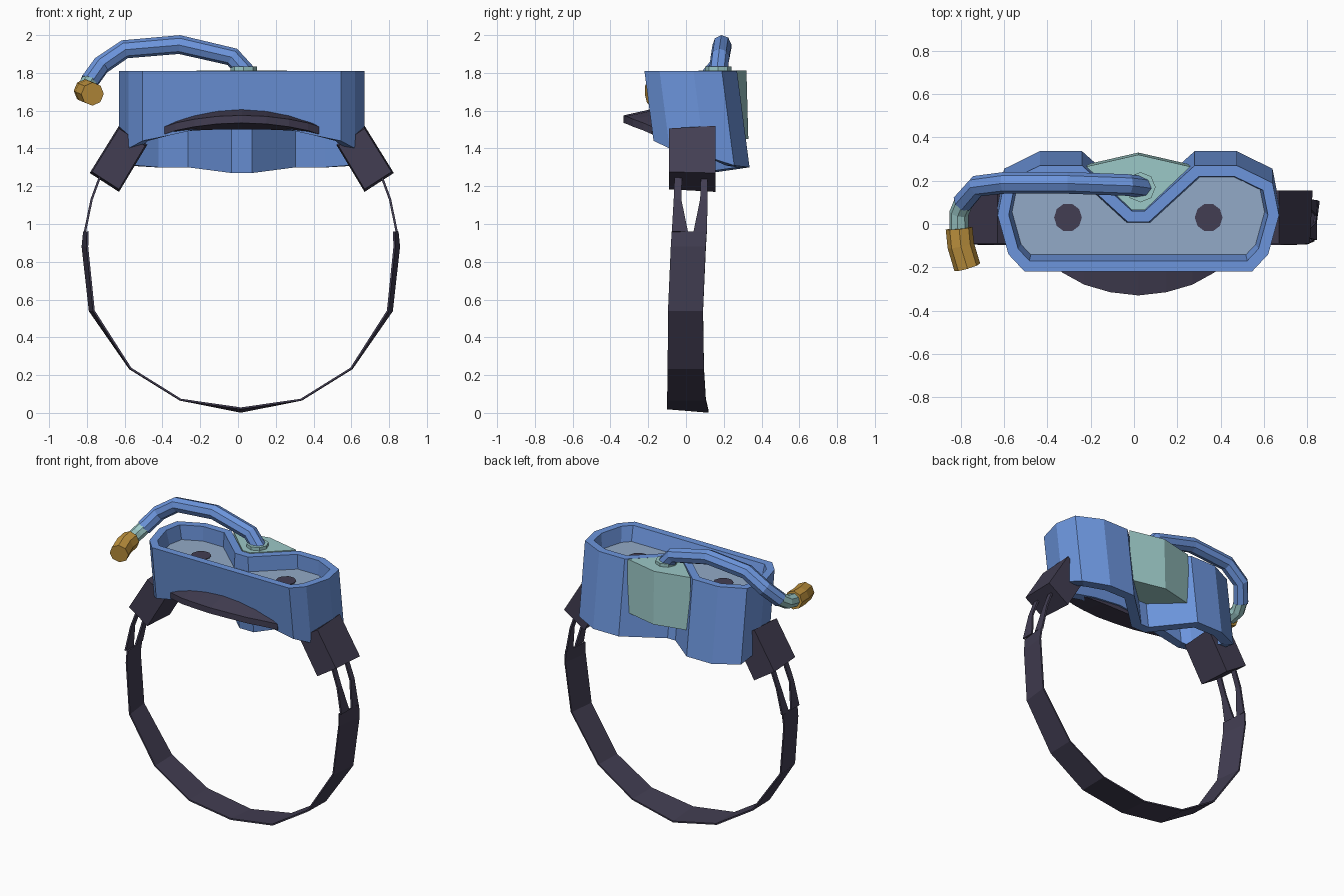
import bpy, bmesh, math
from mathutils import Vector

cube = bpy.data.objects.get("Cube")
if cube:
    bpy.data.objects.remove(cube, do_unlink=True)

CX = 0.02          # symmetry plane of the mask
TOP = 1.81         # height of the rim
LENS = 1.71        # height of the lens


def material(name, rgb):
    m = bpy.data.materials.new(name)
    m.use_nodes = True
    m.diffuse_color = (*rgb, 1)
    m.node_tree.nodes["Principled BSDF"].inputs["Base Color"].default_value = (*rgb, 1)
    return m


blue = material("blue plastic", (0.15, 0.30, 0.72))
teal = material("pale teal", (0.33, 0.58, 0.57))
dark = material("dark rubber", (0.055, 0.048, 0.085))
gold = material("gold", (0.54, 0.30, 0.05))
glass = material("grey blue lens", (0.29, 0.40, 0.57))


def add_object(name, bm, mat):
    bmesh.ops.recalc_face_normals(bm, faces=bm.faces[:])
    mesh = bpy.data.meshes.new(name)
    bm.to_mesh(mesh)
    bm.free()
    mesh.materials.append(mat)
    obj = bpy.data.objects.new(name, mesh)
    bpy.context.collection.objects.link(obj)
    return obj


def loft(name, rings, mat, around=True, wrap=False, caps=False):
    """Skin equal-length rings of points, optionally closed or capped."""
    bm = bmesh.new()
    vs = [[bm.verts.new(p) for p in ring] for ring in rings]
    n, m = len(vs), len(vs[0])
    for i in range(n if wrap else n - 1):
        for j in range(m if around else m - 1):
            a, b, k = vs[i], vs[(i + 1) % n], (j + 1) % m
            bm.faces.new((a[j], a[k], b[k], b[j]))
    if caps:
        bm.faces.new(vs[0])
        bm.faces.new(vs[-1])
    return add_object(name, bm, mat)


def ribbon(name, rings, mat, thickness):
    obj = loft(name, rings, mat, around=False)
    mod = obj.modifiers.new("thickness", 'SOLIDIFY')
    mod.thickness = thickness
    mod.offset = 0
    return obj


def tube(name, points, radius, mat):
    """Eight-sided pipe along a path, turned into a mesh."""
    cu = bpy.data.curves.new(name, 'CURVE')
    cu.dimensions = '3D'
    cu.bevel_depth = radius
    cu.bevel_resolution = 2
    cu.use_fill_caps = True
    sp = cu.splines.new('POLY')
    sp.points.add(len(points) - 1)
    for p, co in zip(sp.points, points):
        p.co = (*co, 1)
    tmp = bpy.data.objects.new(name + "_path", cu)
    bpy.context.collection.objects.link(tmp)
    mesh = bpy.data.meshes.new_from_object(tmp.evaluated_get(bpy.context.evaluated_depsgraph_get()))
    bpy.data.objects.remove(tmp, do_unlink=True)
    mesh.materials.clear()
    mesh.materials.append(mat)
    for poly in mesh.polygons:
        poly.use_smooth = False
    bpy.context.collection.objects.link(bpy.data.objects.new(name, mesh))


def both_sides(half):
    return half + [(-p[0], *p[1:]) for p in reversed(half) if p[0] > 0]


def inset(pts, d):
    """Move a counter-clockwise outline inward by d with mitred corners."""
    out = []
    for i, p in enumerate(pts):
        a, b, c = Vector(pts[i - 1][:2]), Vector(p[:2]), Vector(pts[(i + 1) % len(pts)][:2])
        n1 = (b - a).orthogonal().normalized()
        n2 = (c - b).orthogonal().normalized()
        q = b + (n1 + n2) * d / (1 + n1.dot(n2))
        out.append((q.x, q.y, *p[2:]))
    return out


def place(pts, z=None):
    """Lift an outline; lower levels lean towards the back."""
    res = []
    for x, y, low in pts:
        h = low if z is None else z
        res.append((x + CX, y + 0.13 * (TOP - h), h))
    return res


# Mask frame: x from centre, y, bottom height
outer = both_sides([(0, -0.22, 1.53), (0.2, -0.22, 1.51), (0.38, -0.22, 1.47),
                    (0.525, -0.22, 1.44), (0.60, -0.14, 1.40), (0.65, 0.04, 1.36),
                    (0.62, 0.19, 1.31), (0.455, 0.27, 1.30), (0.26, 0.27, 1.30),
                    (0.03, 0.06, 1.27)])
inner, deep = inset(outer, 0.05), inset(outer, 0.065)
loft("mask_frame", [place(outer, TOP), place(outer), place(deep),
                    place(deep, LENS), place(inner, TOP)], blue, wrap=True)

# Lens with a dark patch in front of each eye
lens = inset(outer, 0.06)
loft("lens", [place(lens, LENS - 0.02), place(lens, LENS)], glass, caps=True)
for side, label in ((1, "left"), (-1, "right")):
    rings = [[(CX + side * 0.325 + 0.064 * math.cos(k * math.tau / 10),
               0.03 + 0.066 * math.sin(k * math.tau / 10), LENS + dz)
              for k in range(10)] for dz in (0, 0.004)]
    loft(label + "_eye_patch", rings, dark, caps=True)

# Nose cover filling the notch at the back
nose = [(-0.03, 0.065), (0.03, 0.065), (0.24, 0.265), (0, 0.32), (-0.24, 0.265)]
loft("nose_cover", [[(x + CX, y + lean, z) for x, y in nose]
                    for z, lean in ((1.45, 0.01), (TOP + 0.003, 0))], teal, caps=True)

# Curved forehead visor: x, outer y, top, middle and bottom heights
visor = [(0.41, -0.18, 1.53, 1.515, 1.48), (0.35, -0.225, 1.55, 1.535, 1.485),
         (0.25, -0.28, 1.585, 1.555, 1.495), (0.13, -0.315, 1.61, 1.57, 1.50),
         (0, -0.33, 1.62, 1.575, 1.50)]
loft("visor", [[(x + CX, -0.13, top), (x + CX, y, mid), (x + CX, y, mid - 0.04),
                (x + CX, -0.13, low)] for x, y, top, mid, low in both_sides(visor)],
     dark, caps=True)

# Buckles and the two strap strands coming from each one
buckle = [(0.65, 1.52), (0.805, 1.27), (0.65, 1.17), (0.50, 1.42)]
strands = {"front": [(-0.06, -0.02), (-0.065, -0.025), (-0.075, 0.01)],
           "back": [(0.08, 0.115), (0.075, 0.115), (0.04, 0.11)]}
drop = [(0.735, 1.28), (0.79, 1.13), (0.825, 0.96)]
for side, label in ((1, "left"), (-1, "right")):
    rings = []
    for y, s in ((-0.09, 0.92), (0.155, 1)):
        rings.append([(CX + side * (0.65 + (x - 0.65) * s), y, 1.345 + (z - 1.345) * s)
                      for x, z in buckle])
    loft(label + "_buckle", rings, dark, caps=True)
    for part, spans in strands.items():
        ribbon(f"{label}_{part}_strand",
               [[(CX - 0.005 + side * x, y0, z), (CX - 0.005 + side * x, y1, z)]
                for (x, z), (y0, y1) in zip(drop, spans)], dark, 0.012)

# Head strap loop: x, z, front y, back y, front edge inset
band = [(0.83, 0.96, -0.075, 0.11, 0.02), (0.838, 0.88, -0.08, 0.105, 0.025),
        (0.80, 0.54, -0.095, 0.09, 0.022), (0.588, 0.235, -0.097, 0.095, 0.005),
        (0.322, 0.07, -0.10, 0.105, 0.004), (0, 0.006, -0.10, 0.12, 0)]
ribbon("head_strap",
       [[(CX - 0.005 + x - math.copysign(gap, x), y0, z + (0.018 if x == 0 else 0)),
         (CX - 0.005 + x, y1, z)] for x, z, y0, y1, gap in both_sides(band)], dark, 0.01)

# Snorkel: collar, pipe, joint and mouthpiece
tube("snorkel_collar", [(0.03, 0.17, 1.79), (0.03, 0.17, 1.835)], 0.07, teal)
tube("snorkel_pipe", [(0.045, 0.17, 1.80), (-0.03, 0.18, 1.885), (-0.31, 0.19, 1.95),
                      (-0.60, 0.19, 1.925), (-0.725, 0.175, 1.84), (-0.79, 0.10, 1.75)],
     0.05, blue)
tube("snorkel_joint", [(-0.783, 0.11, 1.76), (-0.808, 0.05, 1.72), (-0.808, -0.03, 1.705)],
     0.045, teal)
tube("mouthpiece", [(-0.808, -0.02, 1.705), (-0.80, -0.1, 1.70), (-0.77, -0.20, 1.688)],
     0.062, gold)
